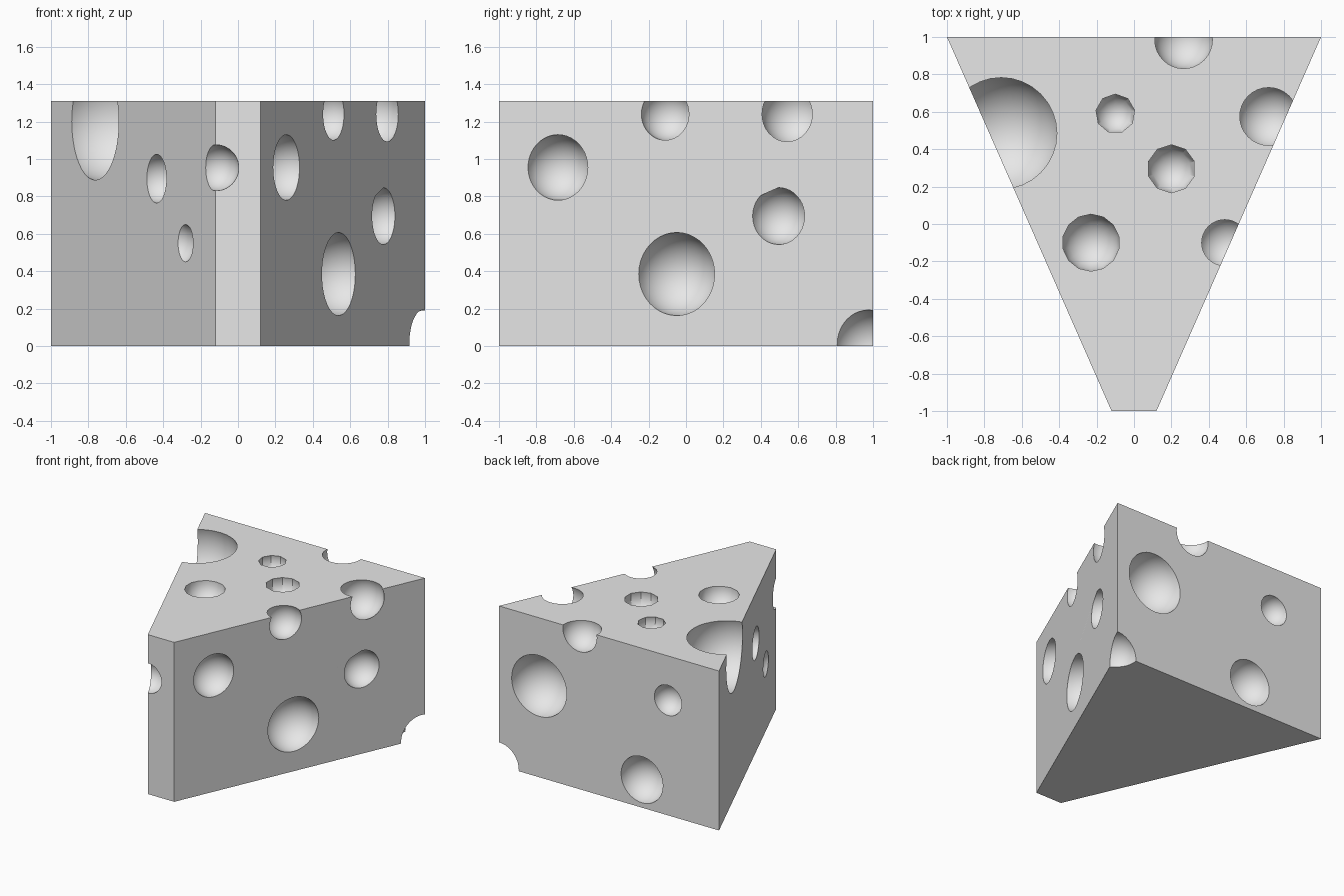
import bpy, bmesh, math
from mathutils import Matrix, Vector

if "Cube" in bpy.data.objects:
    bpy.data.objects.remove(bpy.data.objects["Cube"], do_unlink=True)

HEIGHT = 1.31
TIP, SLOPE, MID = 0.12, 0.44, 0.56   # side walls lie at x = MID + SLOPE * y


def make_object(name, bm):
    bmesh.ops.recalc_face_normals(bm, faces=bm.faces[:])
    mesh = bpy.data.meshes.new(name)
    bm.to_mesh(mesh)
    bm.free()
    obj = bpy.data.objects.new(name, mesh)
    bpy.context.collection.objects.link(obj)
    return obj


grey = bpy.data.materials.new("light grey")
grey.use_nodes = True
grey.diffuse_color = (0.8, 0.8, 0.8, 1)
grey.node_tree.nodes["Principled BSDF"].inputs["Base Color"].default_value = (0.8, 0.8, 0.8, 1)

# Wedge body: a tapered outline pulled straight up
bm = bmesh.new()
outline = [(-1, 1), (-TIP, -1), (TIP, -1), (1, 1)]
base = bm.faces.new([bm.verts.new((x, y, 0)) for x, y in outline])
up = bmesh.ops.extrude_face_region(bm, geom=[base])["geom"]
bmesh.ops.translate(bm, vec=(0, 0, HEIGHT),
                    verts=[v for v in up if isinstance(v, bmesh.types.BMVert)])
wedge = make_object("cheese_wedge", bm)
wedge.data.materials.append(grey)

# Round holes, all gathered into one cutter
holes = bmesh.new()


def hole(center, radius, segments=32, rings=20):
    bmesh.ops.create_uvsphere(holes, u_segments=segments, v_segments=rings,
                              radius=radius, matrix=Matrix.Translation(center))


def side_hole(side, y, z, radius, outward=0.0):
    normal = Vector((side, -SLOPE, 0)).normalized()
    hole(Vector((side * (MID + SLOPE * y), y, z)) + normal * outward, radius)


# Right wall
side_hole(1, -0.685, 0.955, 0.175)
side_hole(1, -0.05, 0.385, 0.222)
side_hole(1, 0.495, 0.695, 0.152)

# Left wall, the last one shallow
side_hole(-1, -0.284, 0.895, 0.13)
side_hole(-1, 0.443, 0.41, 0.21)
side_hole(-1, -0.148, 0.265, 0.08)
side_hole(-1, -0.636, 0.55, 0.125, outward=0.075)

# Back wall
for x, z, r in [(0.635, 0.75, 0.25), (-0.536, 0.945, 0.124), (-0.3, 0.23, 0.19)]:
    hole((x, 1, z), r)

# Holes that break an edge or a corner
hole((-0.71, 0.485, 1.2), 0.318)
hole((0.485, -0.1, 1.24), 0.142)
hole((0.72, 0.575, 1.24), 0.17)
hole((0.265, 0.985, 1.285), 0.156)
hole((-0.118, -0.99, 0.953), 0.123)
hole((1, 0.97, 0.01), 0.183)

# Top holes, coarser
hole((-0.1, 0.59, HEIGHT - 0.03), 0.11, 9, 7)
hole((0.2, 0.295, HEIGHT - 0.03), 0.132, 10, 7)
hole((-0.23, -0.1, HEIGHT - 0.01), 0.154, 14, 11)

cutter = make_object("hole_cutter", holes)
cutter.data.materials.append(grey)
cutter.hide_render = True

# Cut the holes, then drop the cutter
bpy.ops.object.select_all(action="DESELECT")
wedge.select_set(True)
bpy.context.view_layer.objects.active = wedge
cut = wedge.modifiers.new("holes", "BOOLEAN")
cut.operation = "DIFFERENCE"
cut.solver = "EXACT"
cut.object = cutter
bpy.ops.object.modifier_apply(modifier=cut.name)
bpy.data.objects.remove(cutter, do_unlink=True)

bpy.ops.object.shade_smooth_by_angle(angle=math.radians(30))
